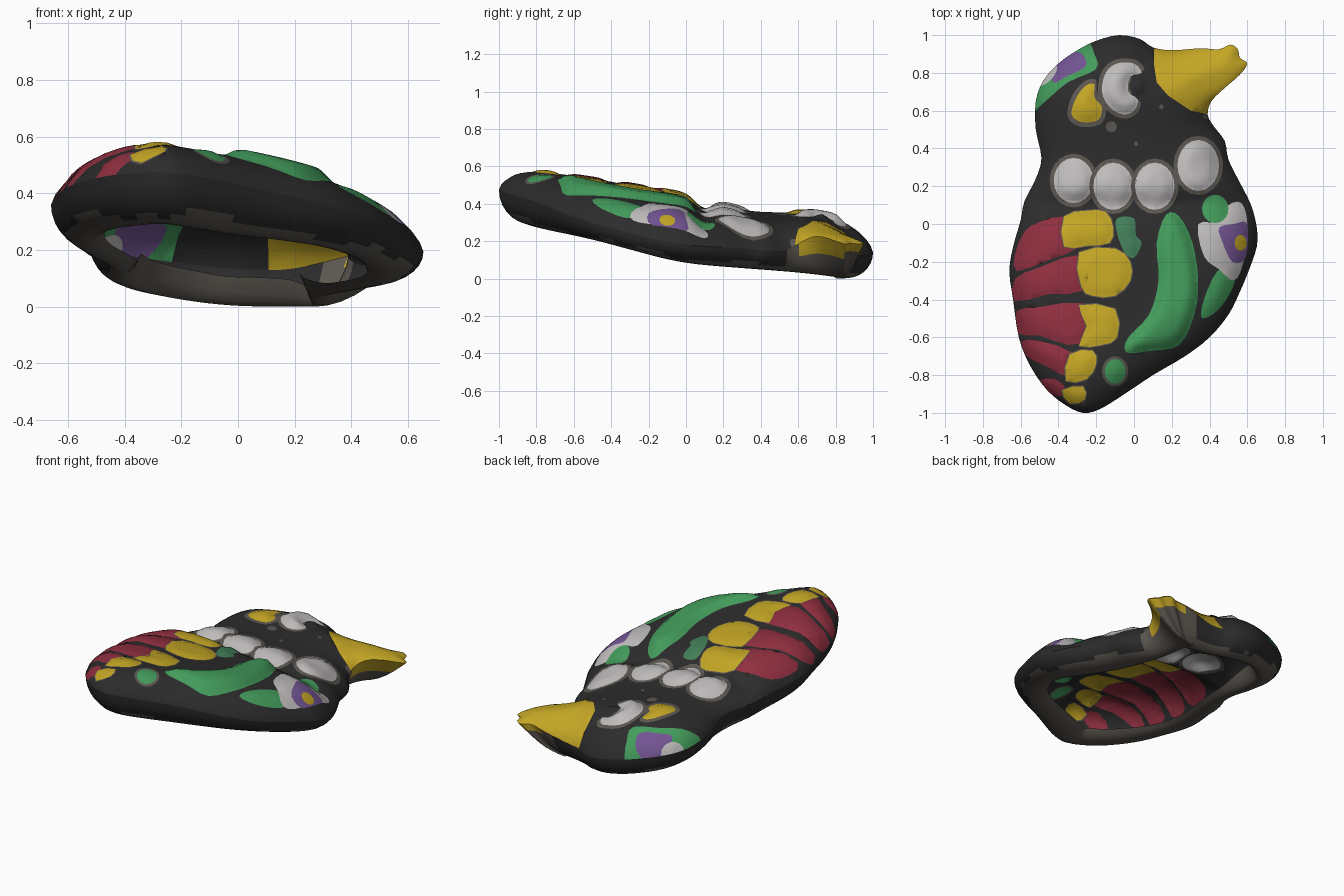
import bpy, math
from mathutils import Vector
from mathutils.geometry import delaunay_2d_cdt

if "Cube" in bpy.data.objects:
    bpy.data.objects.remove(bpy.data.objects["Cube"])

# ---- colours
COL = {"black": (.025, .025, .025), "grey_brown": (.105, .093, .08), "red": (.28, .028, .05),
       "yellow": (.55, .38, .018), "green": (.055, .33, .105), "teal": (.055, .21, .1),
       "white": (.52, .5, .5), "purple": (.17, .09, .29)}
NAMES = list(COL)
for n, c in COL.items():
    bpy.data.materials.new(n).diffuse_color = (*c, 1)


# ---- helpers
def spline(pts, k=3):
    """Closed smooth curve through the points."""
    out, n = [], len(pts)
    for i in range(n):
        a, b, c, d = (Vector(pts[(i + j) % n]) for j in (-1, 0, 1, 2))
        for s in range(k):
            t = s / k
            out.append(.5 * (2 * b + (c - a) * t + (2 * a - 5 * b + 4 * c - d) * t * t
                             + (3 * b - a - 3 * c + d) * t ** 3))
    return out


def ellipse(x, y, rx, ry, n=20):
    return [Vector((x + rx * math.cos(i * math.tau / n), y + ry * math.sin(i * math.tau / n)))
            for i in range(n)]


def inside(poly, x, y):
    r = False
    for i in range(len(poly)):
        a, b = poly[i - 1], poly[i]
        if (a[1] > y) != (b[1] > y) and x < (b[0] - a[0]) * (y - a[1]) / (b[1] - a[1]) + a[0]:
            r = not r
    return r


def edge_dist(poly, x, y):
    best = 9
    for i in range(len(poly)):
        ax, ay = poly[i - 1]
        bx, by = poly[i]
        dx, dy = bx - ax, by - ay
        t = max(0, min(1, ((x - ax) * dx + (y - ay) * dy) / (dx * dx + dy * dy + 1e-12)))
        best = min(best, (ax + t * dx - x) ** 2 + (ay + t * dy - y) ** 2)
    return math.sqrt(best)


def smooth(t):
    t = max(0, min(1, t))
    return t * t * (3 - 2 * t)


def make(name, verts, faces, mats):
    me = bpy.data.meshes.new(name)
    me.from_pydata(verts, [], faces)
    for n in NAMES:
        me.materials.append(bpy.data.materials[n])
    for p, m in zip(me.polygons, mats):
        p.material_index = NAMES.index(m)
        p.use_smooth = True
    ob = bpy.data.objects.new(name, me)
    bpy.context.collection.objects.link(ob)


# ---- bird silhouette seen from above
OUT = spline([(-.08, 1), (.03, .98), (.1, .935), (.2, .92), (.35, .93), (.45, .925), (.51, .95), (.55, .925),
              (.56, .88), (.6, .85), (.56, .79), (.48, .72), (.41, .65), (.39, .58), (.42, .52), (.48, .44),
              (.5, .34), (.56, .22), (.62, .1), (.65, -.02), (.65, -.12), (.61, -.24), (.56, -.36),
              (.5, -.48), (.4, -.6), (.27, -.7), (.1, -.8), (-.05, -.9), (-.18, -.98), (-.27, -1),
              (-.36, -.96), (-.46, -.88), (-.55, -.75), (-.61, -.6), (-.64, -.4), (-.66, -.25),
              (-.64, -.12), (-.6, .02), (-.58, .12), (-.52, .24), (-.49, .35), (-.52, .5), (-.52, .65),
              (-.48, .76), (-.4, .85), (-.3, .92), (-.2, .97)])
N = len(OUT)

# ---- painted patches: (colour, outline, raised height); later ones lie on top
PATCH = []


def paint(col, poly, up=0., halo=0.):
    if halo:
        c = sum(poly, Vector((0, 0))) / len(poly)
        PATCH.append(("grey_brown", [p + (p - c).normalized() * halo for p in poly], 0))
    PATCH.append((col, poly, up))


# beak
paint("yellow", [Vector(p) for p in ((.11, 1.02), (.105, .85), (.12, .75), (.18, .68), (.3, .6),
                                     (.42, .575), (.7, .6), (.7, 1.02))])
# cheek on the left of the head
paint("green", spline([(-.56, .58), (-.48, .64), (-.35, .75), (-.2, .82), (-.21, .9), (-.26, .97), (-.45, .93), (-.58, .75)]))
paint("purple", spline([(-.43, .75), (-.36, .78), (-.26, .83), (-.26, .88), (-.3, .91), (-.43, .87)]))
paint("white", spline([(-.52, .73), (-.47, .74), (-.42, .79), (-.41, .84), (-.47, .84), (-.54, .78)]))
# eyes
paint("yellow", spline([(-.33, .58), (-.31, .66), (-.26, .73), (-.21, .74), (-.21, .67), (-.17, .62),
                        (-.19, .55), (-.28, .54)]), .015, .025)
paint("white", spline([(-.17, .7), (-.15, .8), (-.09, .85), (0, .85), (.04, .8), (-.02, .78), (-.03, .7),
                       (.02, .66), (0, .6), (-.06, .58), (-.13, .62)]), .03, .022)
paint("black", ellipse(.02, .73, .045, .05), .03)
for x, y, r in ((-.12, .515, .03), (.145, .62, .012), (.01, .425, .012), (.38, .57, .015)):
    paint("grey_brown", ellipse(x, y, r, r, 10))
# necklace beads
for x, y, rx, ry in ((-.32, .23, .105, .12), (-.11, .2, .105, .125), (.11, .2, .105, .125), (.34, .31, .11, .135)):
    paint("white", ellipse(x, y, rx, ry), .02, .022)
# red feathers
for f in (((-.63, -.16), (-.58, -.04), (-.5, .01), (-.36, .04), (-.3, -.05), (-.3, -.13), (-.45, -.19), (-.62, -.25)),
          ((-.63, -.29), (-.5, -.23), (-.27, -.16), (-.26, -.35), (-.45, -.37), (-.63, -.41)),
          ((-.62, -.46), (-.5, -.44), (-.26, -.42), (-.25, -.6), (-.35, -.64), (-.5, -.59), (-.62, -.58)),
          ((-.6, -.62), (-.5, -.62), (-.33, -.68), (-.34, -.81), (-.47, -.75), (-.57, -.7)),
          ((-.51, -.83), (-.42, -.82), (-.36, -.87), (-.36, -.91), (-.46, -.9))):
    paint("red", spline(f, 2), .012)
# yellow feather tips
for f in (((-.37, .04), (-.25, .07), (-.15, .065), (-.11, -.02), (-.13, -.1), (-.25, -.115), (-.37, -.12)),
          ((-.29, -.15), (-.1, -.13), (-.02, -.2), (-.02, -.3), (-.1, -.38), (-.22, -.38), (-.28, -.33)),
          ((-.29, -.43), (-.1, -.45), (-.09, -.6), (-.17, -.64), (-.29, -.645), (-.25, -.54)),
          ((-.34, -.69), (-.22, -.67), (-.2, -.74), (-.25, -.82), (-.36, -.83)),
          ((-.38, -.88), (-.27, -.86), (-.26, -.93), (-.34, -.95))):
    paint("yellow", spline(f, 2), .012, .006)
# wing and leaves
paint("green", spline([(.17, .05), (.24, .04), (.31, -.1), (.34, -.3), (.32, -.48), (.24, -.64), (.1, -.67),
                       (-.04, -.68), (-.03, -.6), (.08, -.48), (.13, -.3), (.12, -.1)]), .035)
paint("teal", spline([(-.09, .03), (0, .03), (.01, -.06), (.04, -.1), (0, -.18), (-.05, -.15), (-.09, -.05)]), .015)
paint("green", ellipse(-.1, -.78, .055, .065), .01, .015)
paint("green", spline([(.36, -.5), (.37, -.4), (.44, -.25), (.52, -.23), (.53, -.32), (.45, -.45)]), .01)
# flower on the right side
paint("white", spline([(.34, 0), (.45, .01), (.5, .1), (.57, .11), (.6, 0), (.58, -.2), (.53, -.3),
                       (.45, -.24), (.37, -.17)]), .01)
paint("purple", spline([(.45, -.02), (.53, 0), (.6, 0), (.59, -.18), (.52, -.2), (.47, -.1)]))
paint("yellow", ellipse(.565, -.1, .032, .042))
paint("green", ellipse(.43, .08, .07, .075), .01)


# ---- heights
def base(x, y):
    return .2925 - .106 * x - .161 * y - .1 * x * x


def beak(x, y):
    return smooth((x - .1) / .45) * smooth((y - .5) / .2)


def top(x, y):
    d = edge_dist(OUT, x, y)
    b = beak(x, y)
    prof = max(0, 1 - (1 - min(d / .25, 1)) ** 2) ** .65
    h = .135 - .05 * math.exp(-((y - .1) / .07) ** 2) - .03 * math.exp(-((y - .33) / .2) ** 2)
    h += .015 * smooth((y - .5) / .2)
    h *= 1 - .75 * b
    up = 0
    for col, poly, u in PATCH:
        if u and inside(poly, x, y):
            up = max(up, u * smooth(edge_dist(poly, x, y) / .06 + .1))
    return base(x, y) + .13 * b + prof * (h + up)


# ---- domed shell, triangulated along the paint borders
pts, edges = [], []
for poly in [OUT] + [p[1] for p in PATCH]:
    s, n = len(pts), len(poly)
    pts += [Vector(p) for p in poly]
    edges += [(s + i, s + (i + 1) % n) for i in range(n)]
inward = []
for i in range(N):
    t = sum((OUT[(i + k) % N] - OUT[i - k] for k in range(1, 6)), Vector((0, 0))).normalized()
    inward.append(Vector((t.y, -t.x)))
pts += [OUT[i] + inward[i] * d for d in (.012, .035) for i in range(N)]
STEP = .026
for j in range(-39, 40):
    for i in range(-27, 27):
        x, y = (i + .5 * (j % 2)) * STEP, j * STEP
        if inside(OUT, x, y) and edge_dist(OUT, x, y) > .045:
            pts.append(Vector((x, y)))
v2, _, tris, *_ = delaunay_2d_cdt(pts, edges, [], 0, 1e-4)
faces, mats, used = [], [], {}
for f in tris:
    cx, cy = (sum(v2[i][k] for i in f) / 3 for k in (0, 1))
    if not inside(OUT, cx, cy):
        continue
    col = "black"
    for c, poly, _u in PATCH:
        if inside(poly, cx, cy):
            col = c
    faces.append([used.setdefault(i, len(used)) for i in f])
    mats.append(col)
make("bird_shell", [(v2[i].x, v2[i].y, top(*v2[i])) for i in used], faces, mats)

# ---- rim curling under the shell and up inside, open in the middle
R = 10
low, lip = [], []
for p, nrm in zip(OUT, inward):
    tail, neck = smooth((-p.y - .5) / .4), smooth(p.x / .4) * smooth((p.y + .2) / .4)
    r = .1 + .05 * tail + .03 * neck
    q = p + nrm * r
    if q.y > .45:
        q.x = min(q.x, .27)
    z1 = max(0, base(*p) - .135 + .035 * smooth(p.x / .5) - .04 * tail)
    low.append(Vector((q.x, q.y, z1)))
    lip.append((nrm * r).to_3d())
for _ in range(30):   # even out the lower edge
    low, lip = ([(v[i - 1] + 2 * v[i] + v[(i + 1) % N]) / 4 for i in range(N)] for v in (low, lip))
drop = min(v.z for v in low)
verts, faces, mats = [], [], []
for k in range(R + 1):
    a = math.radians(13 * k)
    for p, q, l in zip(OUT, low, lip):
        b, head = beak(*p), smooth((p.y - .3) / .4)
        z0, z1 = base(*p) + .13 * b, q.z - drop * head
        z = z0 + (z1 - z0) * math.sin(a)
        if k < 7:
            xy = p.lerp(q.xy, (1 - math.cos(a)) * (1 - b) + b * k / 7)
        else:
            z = z1 + (z - z1) * (1 + 2.4 * head * (1 - b))
            xy = q.xy - l.xy * math.cos(a) * (1 - .6 * b)
        verts.append((xy.x, xy.y, max(0, z)))
for k in range(R):
    for i in range(N):
        j = (i + 1) % N
        faces.append((k * N + i, k * N + j, k * N + N + j, k * N + N + i))
        p = OUT[i]
        limit = 3.4 + .7 * math.sin(i * .37) + .5 * math.sin(i * .9)
        if p.x > .38 and p.y > .62 and k < (2 if p.y < .86 else 1):
            mats.append("yellow")
        else:
            mats.append("black" if k < limit and not (p.x > .3 and p.y > .55) else "grey_brown")
make("under_rim", verts, faces, mats)

for m in bpy.data.materials:
    if m.users and not m.is_grease_pencil:
        m.use_nodes = True
        m.node_tree.nodes["Principled BSDF"].inputs["Base Color"].default_value = m.diffuse_color
